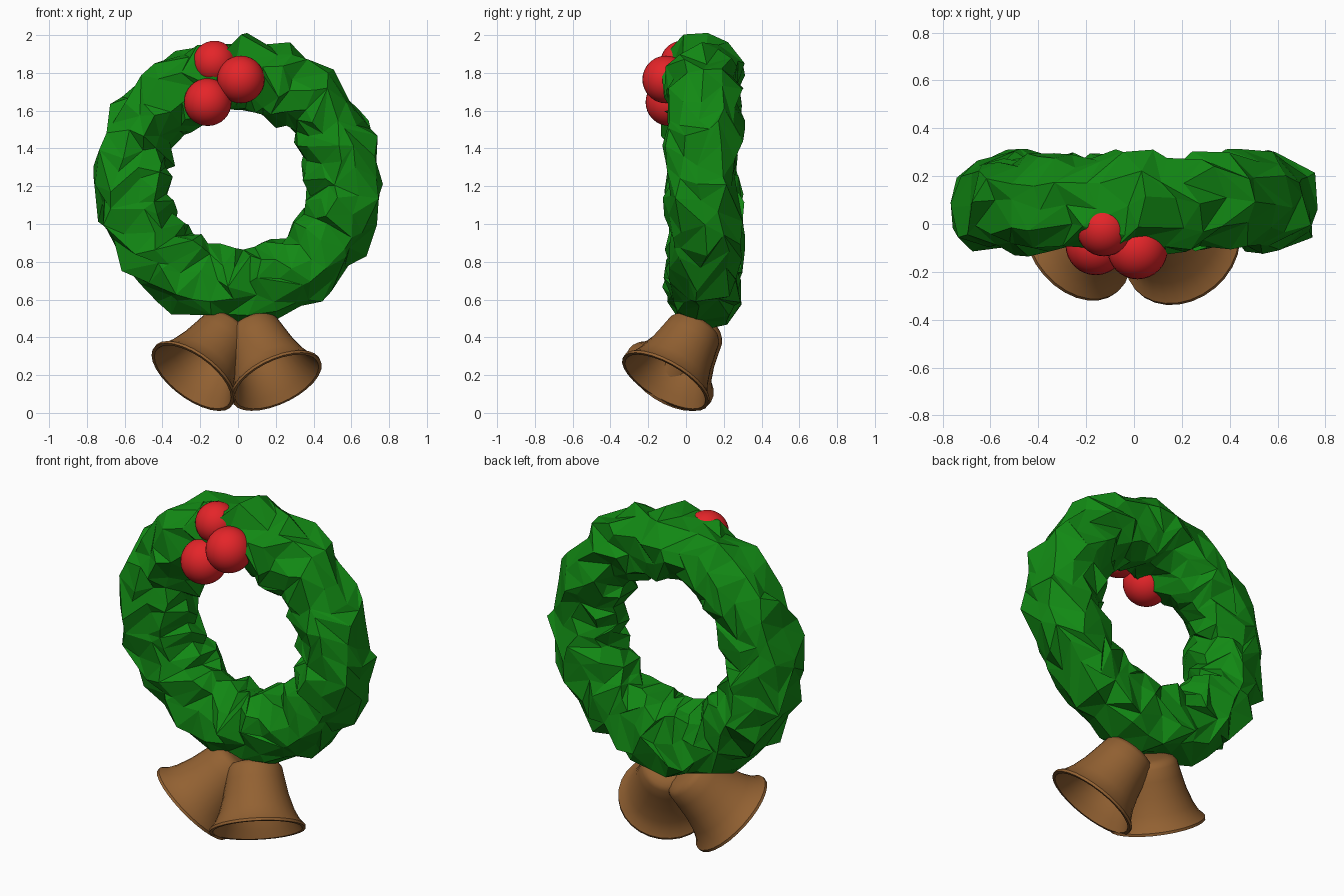
import bpy, bmesh, math, random
from mathutils import Vector

random.seed(7)
cube = bpy.data.objects.get("Cube")
if cube:
    bpy.data.objects.remove(cube, do_unlink=True)


def make_material(name, rgb):
    mat = bpy.data.materials.new(name)
    mat.use_nodes = True
    color = (*rgb, 1.0)
    mat.diffuse_color = color
    mat.node_tree.nodes["Principled BSDF"].inputs["Base Color"].default_value = color
    return mat


green = make_material("leaf green", (0.006, 0.25, 0.007))
red = make_material("berry red", (0.78, 0.018, 0.022))
brown = make_material("bell brown", (0.29, 0.12, 0.032))


def finish(bm, name, mat, smooth_angle=None):
    bmesh.ops.recalc_face_normals(bm, faces=bm.faces)
    mesh = bpy.data.meshes.new(name)
    bm.to_mesh(mesh)
    bm.free()
    mesh.materials.append(mat)
    obj = bpy.data.objects.new(name, mesh)
    bpy.context.collection.objects.link(obj)
    if smooth_angle:
        bpy.ops.object.select_all(action="DESELECT")
        obj.select_set(True)
        bpy.context.view_layer.objects.active = obj
        bpy.ops.object.shade_smooth_by_angle(angle=math.radians(smooth_angle))
    return obj


def bridge(bm, a, b):
    """Quads between two closed loops of equal length."""
    n = len(a)
    return [bm.faces.new((a[i], a[(i + 1) % n], b[(i + 1) % n], b[i])) for i in range(n)]


# Wreath: a ring of jittered cross-sections, split into random flat triangles
def build_wreath(center, major, minor, rings=38, sides=11):
    bm = bmesh.new()
    loops = []
    for i in range(rings):
        loop = []
        for j in range(sides):
            u = math.tau * (i + 0.5 * (j % 2) + random.uniform(-0.38, 0.38)) / rings
            v = math.tau * (j + random.uniform(-0.35, 0.35)) / sides
            r = minor + random.uniform(-0.035, 0.035)
            # slightly boxy section
            r *= 1 + 0.06 * math.sin(2 * v) ** 2
            d = major + r * math.cos(v)
            loop.append(bm.verts.new(center + Vector(
                (d * math.cos(u), r * math.sin(v), d * math.sin(u)))))
        loops.append(loop)
    for i in range(rings):
        bridge(bm, loops[i], loops[(i + 1) % rings])
    for face in list(bm.faces):
        v = list(face.verts)
        k = random.randint(0, 1)
        bmesh.utils.face_split(face, v[k], v[k + 2])
    return finish(bm, "wreath", green)


build_wreath(Vector((0, 0.09, 1.228)), 0.565, 0.193)


# Berries
def build_berry(name, center, radius):
    bm = bmesh.new()
    bmesh.ops.create_uvsphere(bm, u_segments=32, v_segments=16, radius=radius)
    bmesh.ops.translate(bm, verts=bm.verts, vec=center)
    finish(bm, name, red, 60)


build_berry("middle_berry", (0.015, -0.105, 1.765), 0.126)
build_berry("lower_berry", (-0.16, -0.088, 1.645), 0.126)
build_berry("upper_berry", (-0.125, -0.02, 1.855), 0.115)

# Bells: hollow lathe, (radius, distance from the crown) outside then inside
BELL = [(0.09, -0.012), (0.13, 0.0), (0.148, 0.025), (0.16, 0.09), (0.178, 0.18),
        (0.205, 0.265), (0.23, 0.315), (0.258, 0.345), (0.258, 0.36),
        (0.24, 0.36), (0.215, 0.315), (0.19, 0.265), (0.162, 0.18),
        (0.145, 0.09), (0.12, 0.03)]


def build_bell(name, mouth, axis, segments=28):
    bm = bmesh.new()
    axis = Vector(axis).normalized()
    crown = Vector(mouth) - axis * 0.36
    turn = Vector((0, 0, 1)).rotation_difference(axis)
    loops = []
    for r, t in BELL:
        loops.append([bm.verts.new(crown + turn @ Vector(
            (r * math.cos(math.tau * k / segments),
             r * math.sin(math.tau * k / segments), t))) for k in range(segments)])
    for a, b in zip(loops, loops[1:]):
        bridge(bm, a, b)
    bm.faces.new(loops[0])
    bm.faces.new(loops[-1])
    finish(bm, name, brown, 40)


build_bell("left_bell", (0.205, -0.11, 0.165), (0.38, -0.46, -0.80))
build_bell("right_bell", (-0.24, -0.09, 0.19), (-0.535, -0.448, -0.716))
